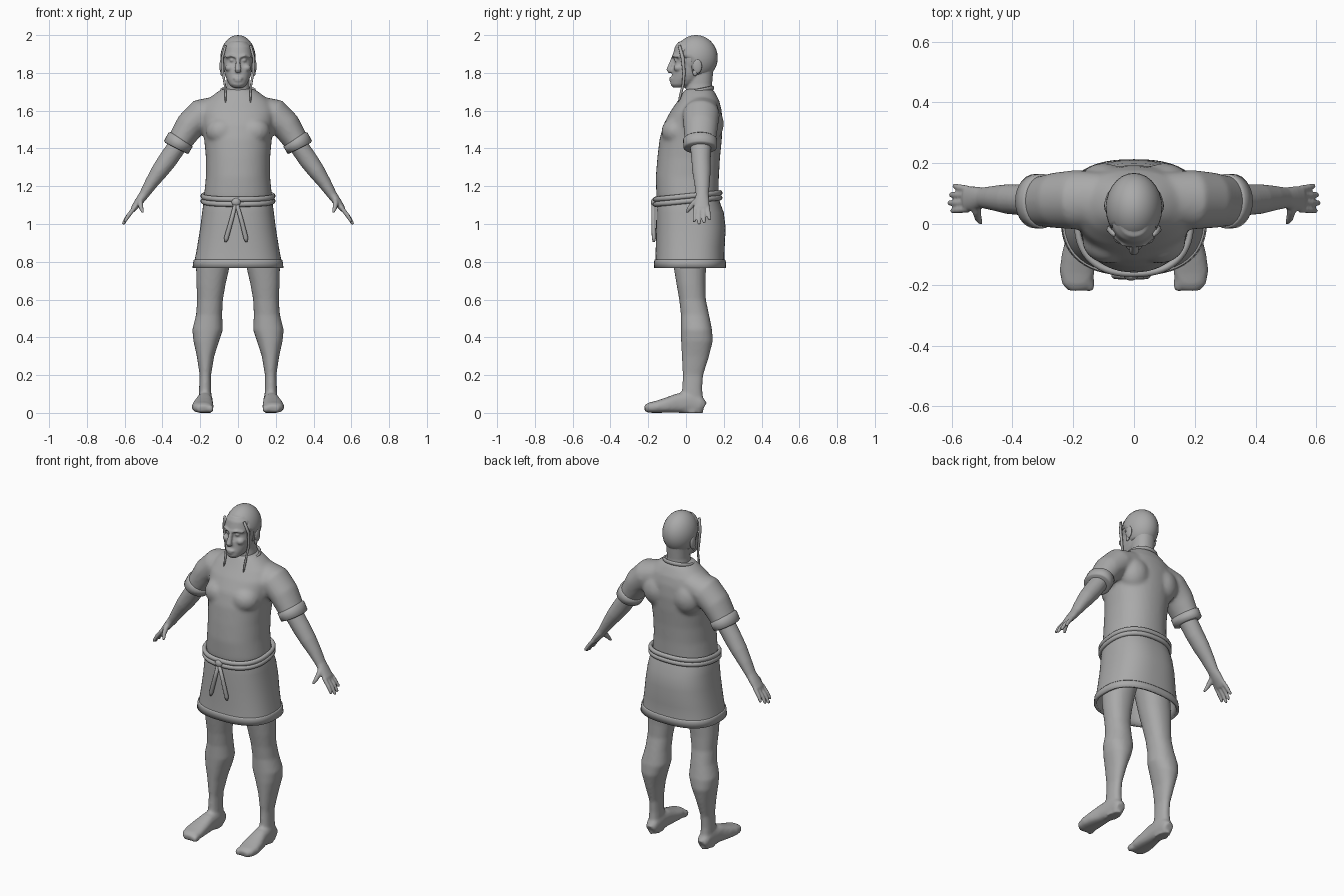
import bpy, bmesh, math
from mathutils import Vector, Matrix

grey = bpy.data.materials.new("plain grey")
grey.diffuse_color = (0.4, 0.4, 0.4, 1)
X, Y, Z = Vector((1, 0, 0)), Vector((0, 1, 0)), Vector((0, 0, 1))


def skin(bm, loops, cap=True, cyclic=False):
    """Bridge a list of point loops into a surface."""
    rings = [[bm.verts.new(p) for p in loop] for loop in loops]
    n = len(rings[0])
    pairs = list(zip(rings, rings[1:])) + ([(rings[-1], rings[0])] if cyclic else [])
    for a, b in pairs:
        for i in range(n):
            bm.faces.new((a[i], a[(i + 1) % n], b[(i + 1) % n], b[i]))
    if cap and not cyclic:
        bm.faces.new(rings[0])
        bm.faces.new(rings[-1])


def oval(c, u, v, a, b, n=32, power=2.0):
    pts = []
    for i in range(n):
        t = 2 * math.pi * i / n
        ct, st = math.cos(t), math.sin(t)
        pts.append(c + u * a * math.copysign(abs(ct) ** (2 / power), ct)
                   + v * b * math.copysign(abs(st) ** (2 / power), st))
    return pts


def stack(bm, rows, power=2.2, cap=True, n=40):
    """Horizontal sections: z, x0, x1, y0, y1."""
    skin(bm, [oval(Vector(((x0 + x1) / 2, (y0 + y1) / 2, z)), X, Y,
                   (x1 - x0) / 2, (y1 - y0) / 2, n, power) for z, x0, x1, y0, y1 in rows], cap)


def tube(bm, rows, ref=Y, n=20, cyclic=False, power=2.0):
    """Sections across a path: x, y, z, radius along ref, other radius."""
    pts = [Vector(r[:3]) for r in rows]
    m, loops = len(pts), []
    for i, r in enumerate(rows):
        if cyclic:
            d = pts[(i + 1) % m] - pts[i - 1]
        else:
            d = pts[min(i + 1, m - 1)] - pts[max(i - 1, 0)]
        d.normalize()
        u = (ref - d * ref.dot(d)).normalized()
        loops.append(oval(pts[i], u, d.cross(u), r[3], r[4], n, power))
    skin(bm, loops, cyclic=cyclic)


def ball(bm, c, r):
    bmesh.ops.create_uvsphere(bm, u_segments=28, v_segments=18, radius=1,
                              matrix=Matrix.Translation(c) @ Matrix.Diagonal((*r, 1)))


def finish(name, bm, mirror=False, voxel=0, smooth=0):
    bmesh.ops.recalc_face_normals(bm, faces=bm.faces)
    for f in bm.faces:
        f.smooth = True
    me = bpy.data.meshes.new(name)
    bm.to_mesh(me)
    bm.free()
    me.materials.append(grey)
    ob = bpy.data.objects.new(name, me)
    bpy.context.collection.objects.link(ob)
    if mirror:
        ob.modifiers.new("mirror", 'MIRROR').use_mirror_merge = False
    if voxel:
        mod = ob.modifiers.new("blend", 'REMESH')
        mod.mode, mod.voxel_size, mod.use_smooth_shade = 'VOXEL', voxel, True
    if smooth:
        mod = ob.modifiers.new("smooth", 'SMOOTH')
        mod.factor, mod.iterations = 0.5, smooth
    return ob


# tunic body with shoulders and sleeves
bm = bmesh.new()
stack(bm, [(z, -w, w, a, b) for z, w, a, b in (
    (1.08, .172, -.145, .165), (1.15, .180, -.157, .172), (1.25, .170, -.160, .174),
    (1.35, .170, -.152, .180), (1.45, .179, -.140, .190), (1.53, .190, -.118, .194),
    (1.60, .200, -.080, .189), (1.65, .172, -.045, .177), (1.69, .122, -.020, .157),
    (1.715, .085, -.005, .142))])
for s in (-1, 1):
    tube(bm, [(s * x, y, z, a, b) for x, y, z, a, b in (
        (.10, .085, 1.615, .085, .065), (.19, .080, 1.580, .098, .086),
        (.255, .078, 1.520, .092, .078), (.30, .075, 1.450, .084, .068),
        (.322, .075, 1.412, .082, .065))], n=28)
    ball(bm, (s * .085, -.055, 1.49), (.085, .075, .075))
    ball(bm, (s * .10, .12, 1.53), (.09, .08, .10))
finish("tunic", bm, voxel=.011, smooth=6)

# rolled sleeve cuffs
bm = bmesh.new()
tube(bm, [(.302, .075, 1.450, .084, .066), (.304, .075, 1.447, .090, .074),
          (.327, .075, 1.406, .089, .073), (.329, .075, 1.402, .080, .064)], n=28)
finish("sleeve_cuff", bm, mirror=True)

# collar edge
bm = bmesh.new()
ring = []
for i in range(32):
    t = 2 * math.pi * i / 32
    ring.append((.088 * math.cos(t), .066 + .076 * math.sin(t),
                 1.705 + .015 * math.sin(t), .012, .007))
tube(bm, ring, ref=Z, n=8, cyclic=True)
finish("collar", bm)

# skirt of the tunic, open underneath
bm = bmesh.new()
stack(bm, [(z, -w, w, a, b) for z, w, a, b in (
    (1.15, .172, -.145, .168), (1.12, .182, -.153, .178), (1.06, .190, -.157, .200),
    (.98, .200, -.158, .210), (.88, .216, -.160, .205), (.81, .229, -.162, .204),
    (.772, .236, -.165, .208))], power=2.5, cap=False, n=56)
mod = finish("skirt", bm).modifiers.new("cloth", 'SOLIDIFY')
mod.thickness = .012

# hem band
bm = bmesh.new()
stack(bm, [(.812, -.232, .232, -.165, .207), (.806, -.236, .236, -.168, .210),
           (.768, -.241, .241, -.170, .213)], power=2.5, cap=False, n=56)
finish("hem", bm).modifiers.new("cloth", 'SOLIDIFY').thickness = .012

# rope belt of two turns, lower at the front
for k, name in enumerate(("belt_upper", "belt_lower")):
    bm = bmesh.new()
    ring = []
    for p in oval(Vector((0, .009, 0)), X, Y, .186, .172, 56, 2.4):
        ring.append((p.x, p.y, 1.147 - .026 * k + .10 * p.y, .014, .012))
    tube(bm, ring, ref=Z, n=10, cyclic=True)
    finish(name, bm)

# knot and hanging rope ends
bm = bmesh.new()
ball(bm, (-.01, -.170, 1.115), (.024, .016, .022))
for x1, x2 in ((-.035, -.062), (.018, .042)):
    tube(bm, [(-.01, -.172, 1.12, .010, .010), (x1, -.172, 1.02, .011, .012),
              (x2, -.170, .925, .011, .013), (x2 * 1.05, -.170, .905, .006, .006)], n=10)
finish("belt_ends", bm)

# arms, palms, fingers and thumbs
bm = bmesh.new()
tube(bm, [(.27, .078, 1.48, .055, .050), (.33, .078, 1.40, .055, .050),
          (.375, .080, 1.335, .051, .050), (.415, .082, 1.28, .049, .045),
          (.46, .085, 1.215, .041, .035), (.498, .086, 1.155, .034, .026),
          (.525, .084, 1.118, .040, .022), (.550, .083, 1.085, .042, .017),
          (.558, .083, 1.070, .038, .012)])
for y, dy, length in ((.049, -.003, .92), (.071, -.001, 1.08), (.094, .001, 1.0), (.115, .005, .8)):
    tube(bm, [(.545, y, 1.09, .0115, .012),
              (.545 + .036 * length, y + dy, 1.09 - .046 * length, .0115, .0115),
              (.545 + .058 * length, y + 2 * dy, 1.09 - .082 * length, .009, .009),
              (.545 + .060 * length, y + 2 * dy, 1.09 - .087 * length, .004, .004)], n=10)
tube(bm, [(.515, .070, 1.135, .016, .018), (.517, .040, 1.108, .015, .016),
          (.512, .017, 1.082, .012, .012), (.503, .002, 1.060, .007, .007)], ref=X, n=10)
finish("arm", bm, mirror=True, voxel=.0055, smooth=3)

# legs with feet
bm = bmesh.new()
stack(bm, [(.98, .01, .18, -.08, .13), (.88, .020, .205, -.075, .120), (.77, .045, .222, -.065, .106),
           (.68, .066, .220, -.050, .103), (.60, .080, .216, -.036, .105),
           (.52, .084, .222, -.027, .122), (.44, .080, .242, -.027, .138),
           (.38, .100, .236, -.026, .142), (.30, .126, .218, -.022, .122),
           (.20, .143, .203, -.017, .091), (.13, .142, .206, -.020, .086),
           (.06, .140, .208, -.030, .092), (.0, .142, .208, -.030, .092)], n=32)
tube(bm, [(.173, .096, .030, .026, .028), (.173, .075, .042, .036, .042),
          (.174, .02, .056, .040, .056), (.178, -.045, .051, .045, .051),
          (.184, -.105, .040, .054, .040), (.187, -.155, .032, .058, .032),
          (.187, -.195, .027, .050, .027), (.186, -.218, .022, .030, .018)],
     ref=X, n=24, power=2.6)
ball(bm, (.146, -.195, .022), (.017, .030, .022))
finish("leg", bm, mirror=True, voxel=.009, smooth=4)

# head, face and neck
bm = bmesh.new()
ball(bm, (0, .053, 1.880), (.090, .113, .120))
stack(bm, [(z, -w, w, a, b) for z, w, a, b in (
    (1.722, .028, -.068, .00), (1.738, .046, -.082, .04), (1.765, .060, -.080, .08),
    (1.79, .069, -.074, .10), (1.825, .076, -.070, .12), (1.85, .078, -.060, .12),
    (1.87, .079, -.058, .12), (1.89, .081, -.071, .12), (1.94, .072, -.058, .11),
    (1.965, .05, -.04, .10))])
stack(bm, [(1.62, -.085, .085, -.01, .150), (1.68, -.068, .068, -.008, .142),
           (1.74, -.060, .060, .005, .138), (1.83, -.062, .062, .01, .146)])
tube(bm, [(0, -.058, 1.89, .012, .014), (0, -.076, 1.85, .012, .014),
          (0, -.090, 1.815, .018, .015), (0, -.082, 1.802, .014, .010)], ref=X, n=12)
ball(bm, (0, -.078, 1.772), (.027, .012, .006))
ball(bm, (0, -.077, 1.759), (.022, .012, .006))
for s in (-1, 1):
    tube(bm, [(s * .008, -.069, 1.884, .009, .007), (s * .035, -.066, 1.892, .009, .007),
              (s * .064, -.040, 1.885, .008, .007)], ref=Y, n=10)
    ball(bm, (s * .045, -.040, 1.826), (.024, .026, .020))
    ball(bm, (s * .031, -.053, 1.866), (.013, .010, .007))
finish("head", bm, voxel=.006, smooth=2)

# close-cropped hair shell with a squared hairline
bm = bmesh.new()
ball(bm, (0, .053, 1.880), (.093, .115, .120))
drop = [f for f in bm.faces
        if (lambda c: c.z < (1.945 if c.y < -.01 else 1.87 if c.y < .04 else 1.79))(f.calc_center_median())]
bmesh.ops.delete(bm, geom=drop, context='FACES')
finish("hair", bm).modifiers.new("depth", 'SOLIDIFY').thickness = .006

# ears
bm = bmesh.new()
ball(bm, (.088, .060, 1.835), (.010, .024, .038))
ball(bm, (.086, .048, 1.802), (.008, .013, .018))
finish("ear", bm, mirror=True)

# thin side braids
bm = bmesh.new()
tube(bm, [(.066, -.035, 1.945, .008, .006), (.083, -.018, 1.88, .010, .007),
          (.080, -.010, 1.80, .008, .007), (.070, -.015, 1.74, .007, .006),
          (.066, -.030, 1.68, .007, .006), (.066, -.042, 1.635, .003, .003)], n=10)
finish("braid", bm, mirror=True)
